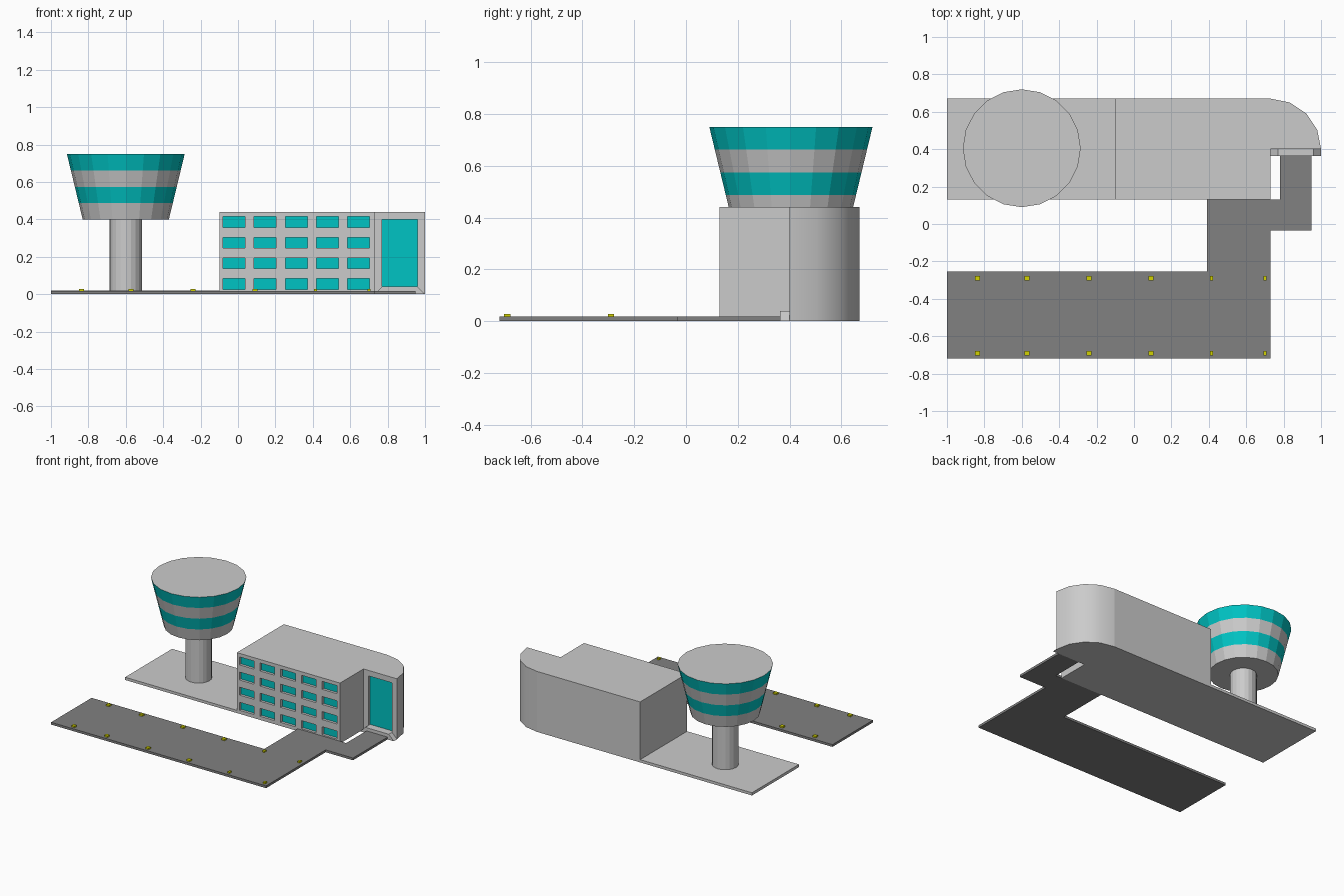
import bpy, bmesh
from math import sin, cos, pi

if "Cube" in bpy.data.objects:
    bpy.data.objects.remove(bpy.data.objects["Cube"])


def material(name, rgb):
    m = bpy.data.materials.new(name)
    m.diffuse_color = (*rgb, 1)
    m.use_nodes = True
    m.node_tree.nodes["Principled BSDF"].inputs["Base Color"].default_value = m.diffuse_color
    return m


teal = material("teal_glass", (0.0, 0.55, 0.55))
asphalt = material("asphalt", (0.22, 0.22, 0.22))
yellow = material("yellow_lamp", (0.65, 0.65, 0.0))


def finish(bm, name, *mats):
    bmesh.ops.recalc_face_normals(bm, faces=bm.faces)
    me = bpy.data.meshes.new(name)
    bm.to_mesh(me)
    bm.free()
    for m in mats:
        me.materials.append(m)
    ob = bpy.data.objects.new(name, me)
    bpy.context.collection.objects.link(ob)
    return ob


def prism(name, pts, offset, *mats):
    """Extrude a flat outline of 3D points along an offset."""
    bm = bmesh.new()
    face = bm.faces.new([bm.verts.new(p) for p in pts])
    new = bmesh.ops.extrude_face_region(bm, geom=[face], use_keep_orig=True)["geom"]
    bmesh.ops.translate(bm, vec=offset, verts=[v for v in new if isinstance(v, bmesh.types.BMVert)])
    return finish(bm, name, *mats)


def add_box(bm, x0, x1, y0, y1, z0, z1):
    vs = bmesh.ops.create_cube(bm, size=1)["verts"]
    bmesh.ops.scale(bm, vec=(x1 - x0, y1 - y0, z1 - z0), verts=vs)
    bmesh.ops.translate(bm, vec=((x0 + x1) / 2, (y0 + y1) / 2, (z0 + z1) / 2), verts=vs)


def lathe(name, cx, cy, rings, band_mats, mats, sides=20):
    """Stack of faceted rings (radius, z), one material index per band."""
    bm = bmesh.new()
    loops = [[bm.verts.new((cx + r * cos(2 * pi * i / sides), cy + r * sin(2 * pi * i / sides), z))
              for i in range(sides)] for r, z in rings]
    for a, b, mi in zip(loops, loops[1:], band_mats):
        for i in range(sides):
            j = (i + 1) % sides
            bm.faces.new((a[i], a[j], b[j], b[i])).material_index = mi
    bm.faces.new(loops[0][::-1])
    bm.faces.new(loops[-1])
    return finish(bm, name, *mats)


# Terminal building with notched front and rounded rear corner
outline = [(-0.1, 0.13, 0), (0.73, 0.13, 0), (0.73, 0.4, 0)]
outline += [(0.73 + 0.27 * cos(i * pi / 8), 0.4 + 0.27 * sin(i * pi / 8), 0) for i in range(5)]
outline += [(-0.1, 0.67, 0)]
building = prism("terminal_building", outline, (0, 0, 0.44))
for p in building.data.polygons:
    if p.normal.x > 0.05 and p.normal.y > 0.05:
        p.use_smooth = True

# Window and doorway recesses: (x0, x1, z0, z1, wall y)
openings = [(-0.08 + 0.1665 * i, 0.038 + 0.1665 * i, 0.026 + 0.11 * k, 0.084 + 0.11 * k, 0.13)
            for i in range(5) for k in range(4)]
openings.append((0.77, 0.96, 0.04, 0.4, 0.4))
depth = 0.02
cut, panes = bmesh.new(), bmesh.new()
for x0, x1, z0, z1, y in openings:
    add_box(cut, x0, x1, y - 0.05, y + depth, z0, z1)
    yp = y + depth - 0.001
    panes.faces.new([panes.verts.new(p) for p in
                     ((x0, yp, z0), (x1, yp, z0), (x1, yp, z1), (x0, yp, z1))])
cutter = finish(cut, "opening_cutter")
cutter.hide_render = True
cutter.hide_viewport = True
mod = building.modifiers.new("openings", "BOOLEAN")
mod.operation = "DIFFERENCE"
mod.solver = "EXACT"
mod.object = cutter
glass = finish(panes, "window_panes", teal)
for p in glass.data.polygons:
    if p.normal.y > 0:
        p.flip()

# Doorstep with sloping ends
prism("doorstep", [(0.73, 0.4, 0), (1, 0.4, 0), (0.96, 0.4, 0.04), (0.77, 0.4, 0.04)], (0, -0.037, 0))

# Paved base under the tower
bm = bmesh.new()
add_box(bm, -1, -0.1, 0.13, 0.67, 0, 0.02)
finish(bm, "tower_base")

# Control tower
lathe("tower_column", -0.6, 0.405, [(0.088, 0.01), (0.088, 0.405)], [0], [])
grey = material("grey_wall", (0.6, 0.6, 0.6))
rings = [(0.23 + 0.085 * i / 4, 0.398 + 0.352 * i / 4) for i in range(5)]
lathe("tower_cabin", -0.6, 0.405, rings, [0, 1, 0, 1], [grey, teal])

# Runway with taxiway and walkway to the door
road = [(-1, -0.72), (0.73, -0.72), (0.73, -0.035), (0.95, -0.035), (0.95, 0.364), (0.78, 0.364),
        (0.78, 0.13), (0.39, 0.13), (0.39, -0.255), (-1, -0.255)]
prism("runway", [(x, y, 0) for x, y in road], (0, 0, 0.017), asphalt)

# Runway lamps
bm = bmesh.new()
for y in (-0.29, -0.69):
    for x, w in ((-0.837, 0.013), (-0.572, 0.013), (-0.24, 0.013), (0.09, 0.013), (0.415, 0.008), (0.7, 0.008)):
        add_box(bm, x - w, x + w, y - 0.012, y + 0.012, 0.012, 0.028)
finish(bm, "runway_lamps", yellow)
